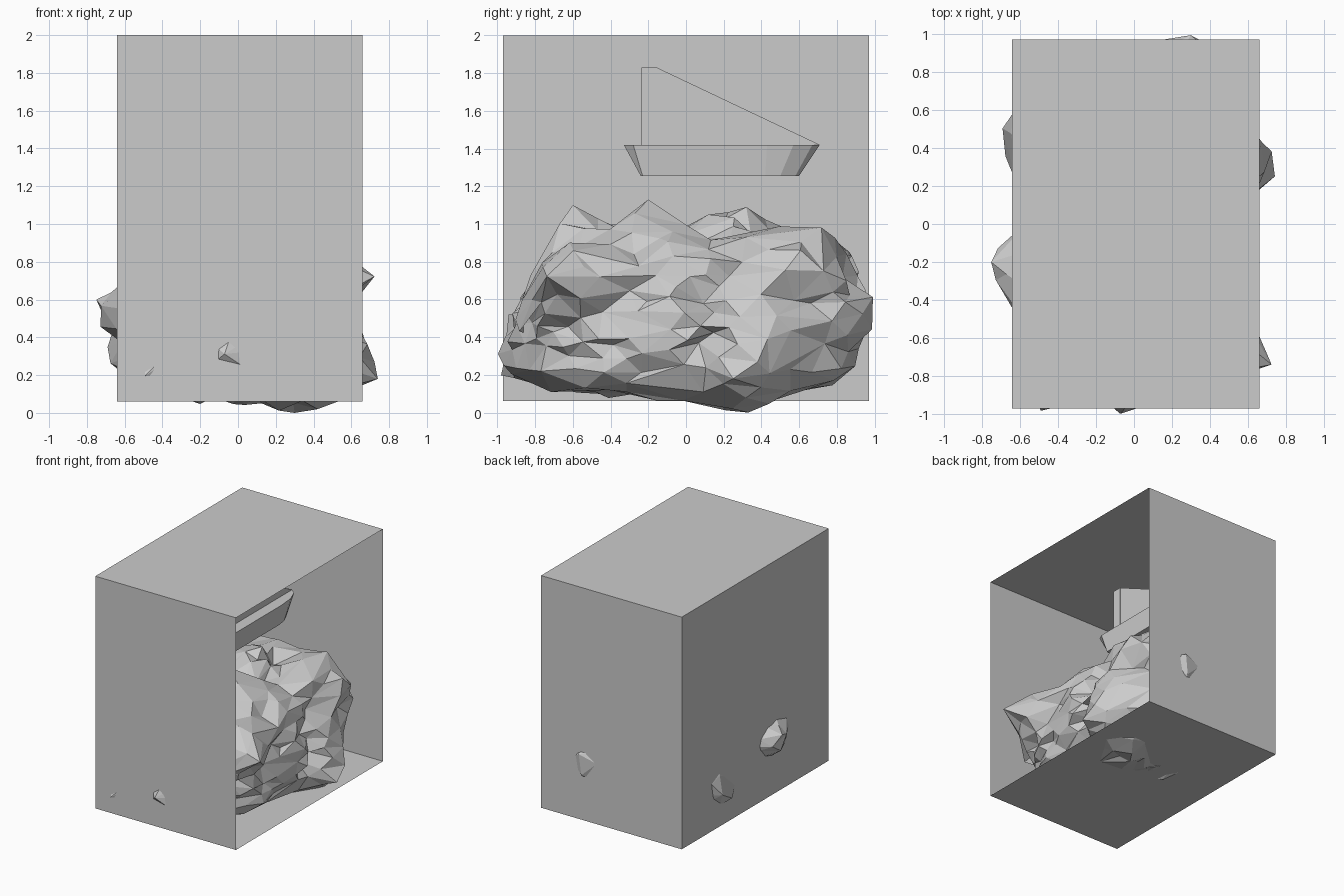
import bpy, bmesh, math, random
from mathutils import Vector, noise

if "Cube" in bpy.data.objects:
    bpy.data.objects.remove(bpy.data.objects["Cube"])

random.seed(4)


def finish(bm, name):
    bmesh.ops.recalc_face_normals(bm, faces=bm.faces[:])
    mesh = bpy.data.meshes.new(name)
    bm.to_mesh(mesh)
    bm.free()
    obj = bpy.data.objects.new(name, mesh)
    bpy.context.collection.objects.link(obj)
    return obj


def box(name, lo, hi, open_right=False):
    bm = bmesh.new()
    bmesh.ops.create_cube(bm, size=1)
    for v in bm.verts:
        v.co = Vector([(a + b) / 2 + c * (b - a) for a, b, c in zip(lo, hi, v.co)])
    if open_right:
        bm.normal_update()
        faces = [f for f in bm.faces if f.normal.x > 0.9]
        bmesh.ops.delete(bm, geom=faces, context='FACES_ONLY')
    return finish(bm, name)


# Display case: thin walls, open on the right
box("display_case", (-0.64, -0.97, 0.06), (0.66, 0.97, 2.0), open_right=True)

# Rocky mound: rounded block, roughened, with lumps pulled out of it
bm = bmesh.new()
bmesh.ops.create_icosphere(bm, subdivisions=4, radius=1)
lumps = [  # target point, reach
    ((0.74, 0.25, 0.18), 0.30), ((0.72, -0.75, 0.72), 0.26),
    ((-0.75, -0.20, 0.60), 0.36), ((-0.69, 0.50, 0.35), 0.30),
    ((-0.05, -0.99, 0.32), 0.26), ((-0.50, -0.985, 0.20), 0.20),
    ((0.30, 0.99, 0.54), 0.22), ((0.30, 0.33, 0.0), 0.40),
    ((0.05, -0.20, 1.13), 0.20), ((0.05, -0.60, 1.10), 0.22),
    ((0.00, 0.32, 1.09), 0.26), ((0.30, 0.72, 0.98), 0.26),
    ((0.55, -0.30, 0.55), 0.30), ((0.45, 0.85, 0.70), 0.24),
]
p = 3.4
for v in bm.verts:
    d = v.co.normalized()
    r = sum(abs(c) ** p for c in d) ** (-1 / p)
    q = Vector((0.63 * d.x, 0.965 * d.y, 0.46 * d.z)) * r + Vector((0, 0, 0.52))
    top = max(0.0, d.z)
    n = noise.noise(q * 3.1 + Vector((7, 2, 5))) + 0.5 * noise.noise(q * 7.3)
    inward = min(0.17, max(0.0, 0.06 + 0.13 * n))
    if d.z < -0.5:
        inward *= 0.5
    q -= Vector((d.x, d.y, d.z)) * inward
    q.z += 0.05 * top * (1 + noise.noise(q * 5))
    q += Vector([random.uniform(-0.018, 0.018) for _ in range(3)])
    # the mound drops at both ends
    if q.z > 0.6:
        q.z -= 0.28 * max(0.0, -q.y - 0.62) / 0.3
    v.co = q
for target, reach in lumps:
    t = Vector(target)
    near = min(bm.verts, key=lambda v: (v.co - t).length)
    pull, start = t - near.co, near.co.copy()
    for v in bm.verts:
        w = max(0.0, 1 - (v.co - start).length / reach)
        v.co += pull * min(1.0, w * 1.25) ** 1.2
for v in bm.verts:
    v.co.y = max(-0.99, min(0.99, v.co.y))
    v.co.z = max(0.0, v.co.z)
mound = finish(bm, "rock_mound")
dec = mound.modifiers.new("facets", 'DECIMATE')
dec.ratio = 0.6

# Boat hull: flared sides and a rounded bow
top = [(0.075, -0.33), (0.10, -0.28), (0.10, 0.43), (0.088, 0.57), (0.05, 0.67), (0, 0.71)]
low = [(0.06, -0.24), (0.085, -0.23), (0.085, 0.42), (0.075, 0.50), (0.04, 0.58), (0, 0.60)]
bm = bmesh.new()


def outline(points, z):
    ring = points + [(-x, y) for x, y in reversed(points[:-1])]
    return [bm.verts.new((x, y, z)) for x, y in ring]


upper, lower = outline(top, 1.42), outline(low, 1.255)
count = len(upper)
for i in range(count):
    j = (i + 1) % count
    bm.faces.new((lower[i], lower[j], upper[j], upper[i]))
bm.faces.new(upper)
bm.faces.new(lower)
finish(bm, "boat_hull")

# Mast and flat triangular sail
box("mast", (-0.012, -0.235, 1.42), (0.012, -0.155, 1.83))
bm = bmesh.new()
sides = [[bm.verts.new((x, y, z)) for y, z in ((-0.155, 1.42), (0.71, 1.42), (-0.155, 1.83))]
         for x in (-0.006, 0.006)]
for s in sides:
    bm.faces.new(s)
for i in range(3):
    j = (i + 1) % 3
    bm.faces.new((sides[0][i], sides[0][j], sides[1][j], sides[1][i]))
finish(bm, "sail")
